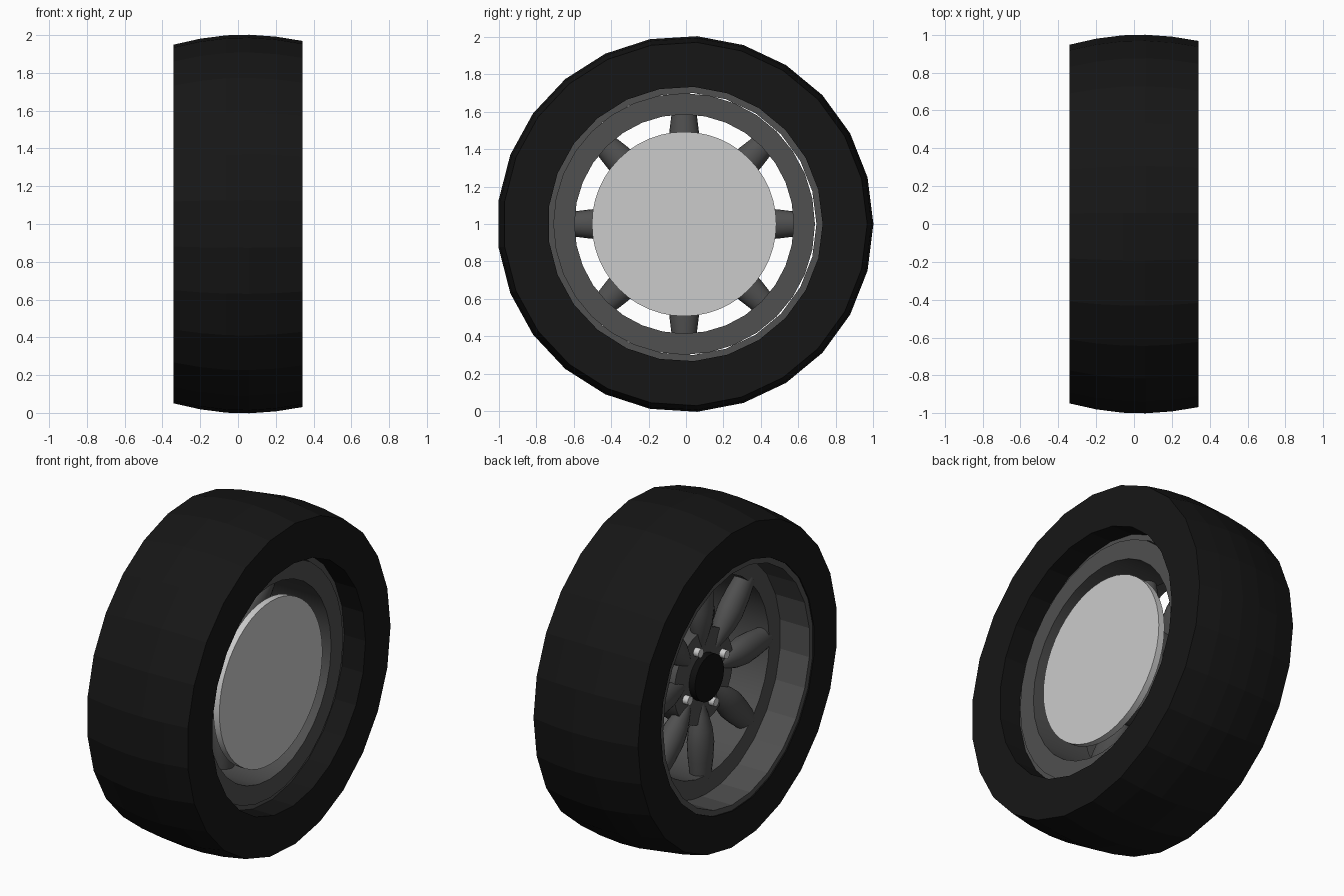
import bpy, bmesh
from math import cos, sin, pi, radians
from mathutils import Matrix

if "Cube" in bpy.data.objects:
    bpy.data.objects.remove(bpy.data.objects["Cube"])

TYRE_CENTRE = Matrix.Translation((0, -0.004, 1))
CENTRE = Matrix.Translation((0, -0.01, 1))


def material(name, v):
    m = bpy.data.materials.new(name)
    m.diffuse_color = (v, v, v, 1)
    m.use_nodes = True
    m.node_tree.nodes["Principled BSDF"].inputs["Base Color"].default_value = m.diffuse_color
    return m


rubber = material("rubber", 0.008)
alloy = material("dark_alloy", 0.08)
black = material("black_cap", 0.005)


def lathe(name, profile, sides, mat=None, matrix=CENTRE, smooth=False):
    """Revolve a closed (x, radius) outline about the local x axis."""
    bm = bmesh.new()
    rings = []
    for i in range(sides):
        a = 2 * pi * i / sides
        rings.append([bm.verts.new((x, r * cos(a), r * sin(a))) for x, r in profile])
    n = len(profile)
    for i in range(sides):
        a, b = rings[i], rings[(i + 1) % sides]
        for j in range(n):
            k = (j + 1) % n
            if profile[j][1] == 0 and profile[k][1] == 0:
                continue
            bm.faces.new((a[j], a[k], b[k], b[j]))
    bmesh.ops.remove_doubles(bm, verts=bm.verts, dist=1e-5)
    bmesh.ops.recalc_face_normals(bm, faces=bm.faces)
    me = bpy.data.meshes.new(name)
    bm.to_mesh(me)
    bm.free()
    ob = bpy.data.objects.new(name, me)
    bpy.context.collection.objects.link(ob)
    ob.matrix_world = matrix
    if mat:
        me.materials.append(mat)
    if smooth:
        bpy.ops.object.select_all(action='DESELECT')
        ob.select_set(True)
        bpy.context.view_layer.objects.active = ob
        bpy.ops.object.shade_smooth_by_angle(angle=radians(35))
    return ob


def drum(x0, x1, r):
    return [(x0, 0), (x0, r), (x1, r), (x1, 0)]


# tyre with crowned tread
lathe("tyre", [(-0.342, 0.733), (-0.342, 0.951), (-0.2, 0.983), (-0.06, 1.001),
               (0.06, 1.004), (0.2, 0.994), (0.342, 0.971), (0.342, 0.733)],
      25, rubber, TYRE_CENTRE)

# rim barrel and the inner ring that carries the spokes
lathe("rim_barrel", [(-0.335, 0.70), (-0.335, 0.738), (0.2, 0.738), (0.2, 0.70)],
      25, alloy, TYRE_CENTRE)
lathe("rim_ring", [(-0.14, 0.585), (-0.14, 0.698), (0.22, 0.698), (0.22, 0.585)],
      32, alloy, smooth=True)

# eight swollen spokes, slightly flattened along the axle
spoke = [(0.16, 0), (0.16, 0.02), (0.24, 0.05), (0.32, 0.074), (0.4, 0.084),
         (0.5, 0.078), (0.61, 0.064), (0.61, 0)]
for i in range(8):
    turn = (Matrix.Rotation(i * pi / 4, 4, 'X') @ Matrix.Translation((-0.09, 0, 0))
            @ Matrix.Diagonal((0.85, 1, 1, 1)) @ Matrix.Rotation(pi / 2, 4, 'Z'))
    lathe(f"spoke_{i + 1}", spoke, 20, alloy, CENTRE @ turn, smooth=True)

# hub, centre cap and axle
lathe("hub", drum(-0.11, 0.02, 0.28), 32, alloy, smooth=True)
lathe("centre_cap", drum(-0.15, -0.06, 0.138), 32, black, smooth=True)
lathe("axle", drum(0.01, 0.19, 0.1), 24, alloy, smooth=True)

# brake disc
lathe("brake_disc", drum(0.187, 0.227, 0.492), 48, smooth=True)

# four bolts sitting between the spokes
for i in range(4):
    turn = Matrix.Rotation(radians(67.5 + 90 * i), 4, 'X') @ Matrix.Translation((0, 0.19, 0))
    lathe(f"bolt_{i + 1}", drum(-0.145, -0.08, 0.026), 12, None, CENTRE @ turn, smooth=True)
